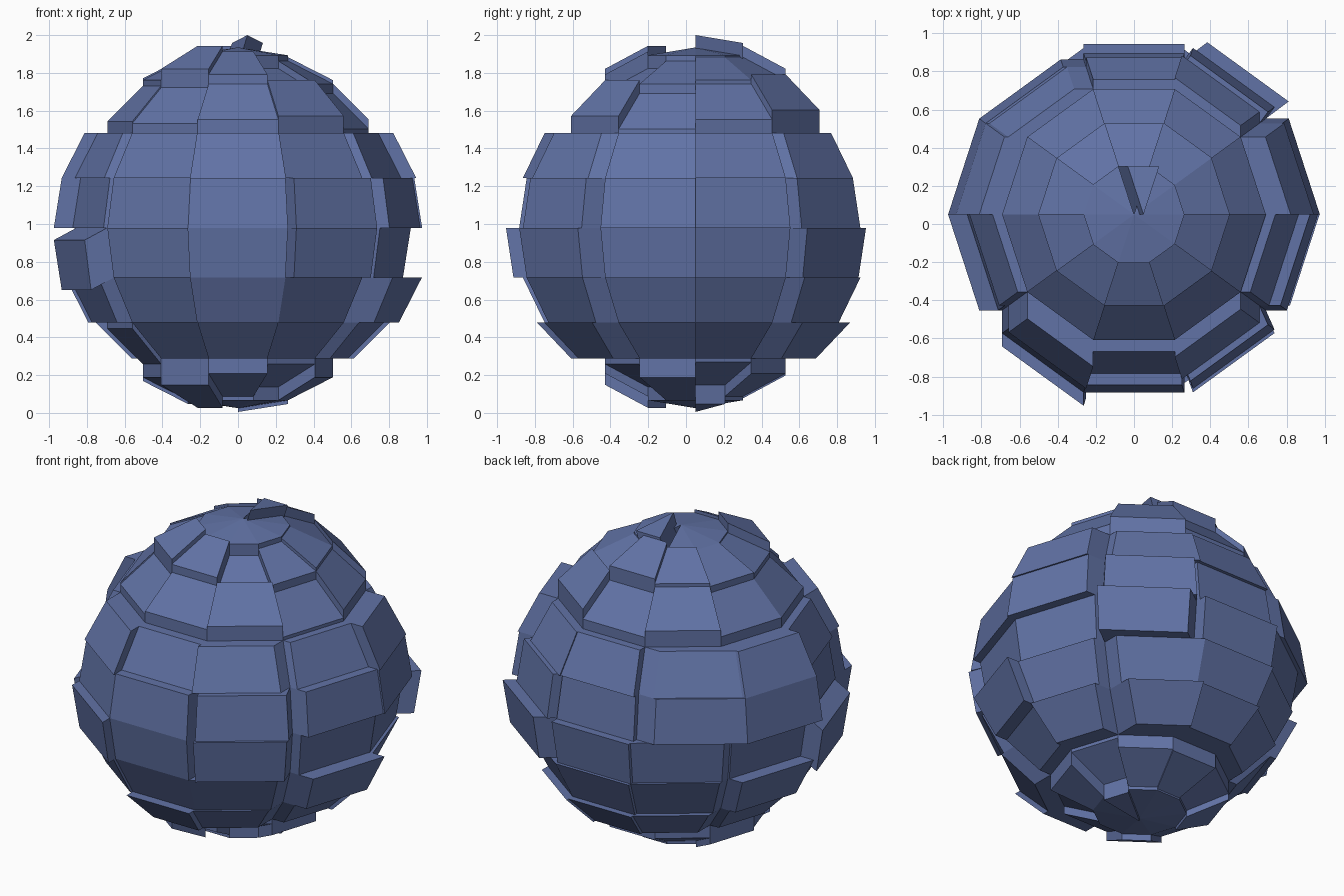
import bpy, bmesh, math
from mathutils import Vector, Matrix

if "Cube" in bpy.data.objects:
    bpy.data.objects.remove(bpy.data.objects["Cube"])

R, N = 0.855, 10

# push of the ten blocks in a ring, in hundredths (rings not named use 10)
RINGS = {
    1: [9, 9, 15, 12, 10, 9, 15, 12, 3, 7],
    2: [7, 12, 6, 10, 6, 6, 5, 7, 9, 2],
    3: [13, 6, 5, 6, 12, 5, 14, 6, 9, 5],
    4: [12, 6, 3, 6, 12, 2, 12, 12, 10, 11],
    5: [6, 9, 8, 6, 1, 12, 19, 12, 12, 6],
    6: [8, 10, 10, 8, 10, 8, 14, 12, 12, 16],
    7: [11, 16, 14, 12, 6, 6, 10, 18, 14, 8],
    8: [2, 8, 9, 8, 12, 10, 14, 8, 3, 10],
}

# blocks that stray from their main axis: (row from top, sector) -> offset
STRAY = {
    (0, 2): (0.05, 0, 0.165),
    (3, 3): (-0.1, 0, 0),
    (4, 3): (-0.12, 0, 0),
    (5, 1): (0.12, 0.09, 0),
    (5, 5): (-0.12, 0, -0.065),
    (7, 5): (0, 0, -0.03),
    (9, 0): (0, 0, -0.12),
}


def block_offset(row, k):
    if (row, k) in STRAY:
        return Vector(STRAY[row, k])
    amount = RINGS[row][k] / 100 if row in RINGS else 0.1
    # caps go up or down, the belt goes sideways
    if row <= 2 or row >= 8:
        return Vector((0, 0, amount if row <= 2 else -amount))
    a = math.radians(36 * k + 18)
    x, y = math.cos(a), math.sin(a)
    if abs(x) > abs(y):
        return Vector((math.copysign(amount, x), 0, 0))
    # slanted front right and back right blocks also drift a little sideways
    drift = 0.045 if row in (4, 5) and k in (1, 8) else 0
    return Vector((drift, math.copysign(amount, y), 0))


# low-poly sphere, every face pulled out into its own block
bm = bmesh.new()
bmesh.ops.create_uvsphere(bm, u_segments=N, v_segments=N, radius=R,
                          matrix=Matrix.Rotation(math.pi / 2, 4, 'Z'))
for f in bmesh.ops.extrude_discrete_faces(bm, faces=bm.faces[:])["faces"]:
    c = sum((v.co for v in f.verts), Vector()) / len(f.verts)
    row = min(9, int(math.degrees(math.acos(c.z / c.length)) / 18))
    k = int((math.degrees(math.atan2(c.y, c.x)) % 360) / 36)
    bmesh.ops.translate(bm, verts=f.verts[:], vec=block_offset(row, k))
bmesh.ops.translate(bm, verts=bm.verts[:], vec=Vector((0, 0.05, 0.98)))

mesh = bpy.data.meshes.new("block_sphere")
bm.to_mesh(mesh)
bm.free()
ball = bpy.data.objects.new("block_sphere", mesh)
bpy.context.collection.objects.link(ball)

# slate blue paint
mat = bpy.data.materials.new("slate_blue")
mat.diffuse_color = (0.12, 0.17, 0.38, 1)
mat.use_nodes = True
mat.node_tree.nodes["Principled BSDF"].inputs["Base Color"].default_value = mat.diffuse_color
mesh.materials.append(mat)
